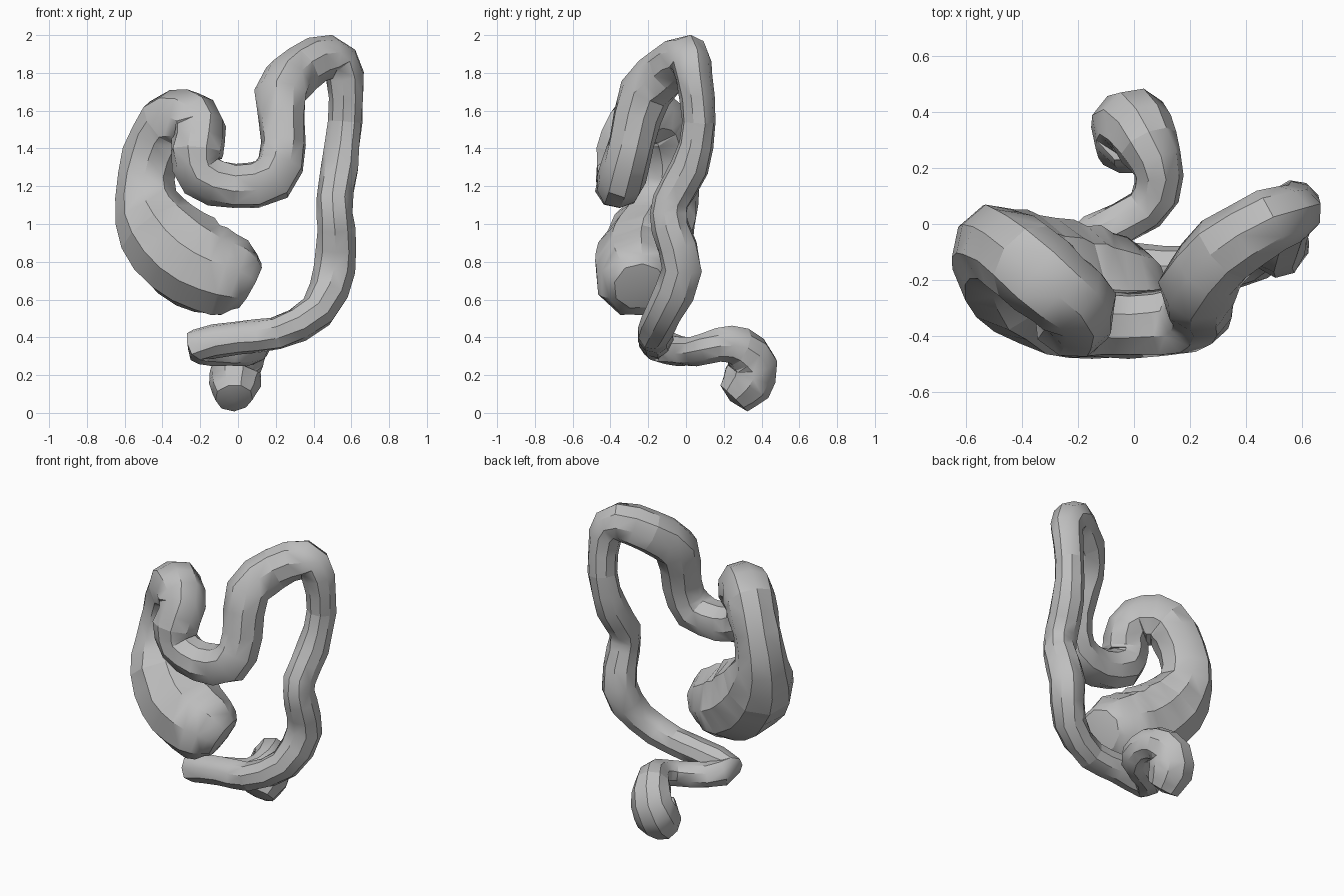
import bpy, bmesh, math, random
from mathutils import Vector

random.seed(4)
old = bpy.data.objects.get("Cube")
if old:
    bpy.data.objects.remove(old)

SIDES = 9
JITTER = 0.05

grey = bpy.data.materials.new("grey")
grey.use_nodes = True
colour = (0.52, 0.52, 0.52, 1)
grey.diffuse_color = colour
grey.node_tree.nodes["Principled BSDF"].inputs["Base Color"].default_value = colour

# Centre line of the tube, part by part: x, y, z, radius in hundredths
parts = {
    "caecum": [(6, -24, 67, 14), (-2, -25, 71, 21), (-15, -25, 75, 24), (-29, -22, 83, 25)],
    "ascending_colon": [(-42, -16, 98, 22), (-49, -10, 115, 17), (-46, -9, 136, 15)],
    "right_flexure": [(-38, -14, 153, 16), (-27, -23, 156, 15), (-20, -29, 151, 14)],
    "transverse_colon": [(-22, -34, 138, 14), (-19, -35, 126, 13), (-2, -36, 120, 12),
                         (18, -34, 124, 13), (24, -29, 143, 12), (23, -22, 169, 14)],
    "left_flexure": [(33, -9, 182, 13), (49, 1, 188, 12), (57, 4, 178, 10)],
    "descending_colon": [(57, 7, 154, 9), (54, 2, 130, 10), (51, -8, 112, 10),
                         (52, -8, 98, 10), (51, -2, 76, 11), (42, -11, 54, 10)],
    "sigmoid_colon": [(20, -17, 42, 9), (0, -16, 40, 9), (-21, -15, 36, 9),
                      (-13, -4, 33, 8), (4, 5, 33, 8), (9, 17, 36, 9)],
    "rectum": [(5, 28, 35, 11), (0, 36, 26, 13), (-2, 32, 16, 14), (-2, 25, 8, 10)],
}


def spline(a, b, c, d, t):
    """Point on a smooth curve between b and c."""
    return b + t * (c - a + t * (2 * a - 5 * b + 4 * c - d + t * (3 * (b - c) + d - a))) / 2


def sample(points):
    """Two samples for each control point."""
    last = len(points) - 1
    out = []
    for i in range(last):
        near = [points[max(0, min(last, i + k))] for k in (-1, 0, 1, 2)]
        out += [spline(*near, t) for t in (0, 0.5)]
    return out + [points[-1]]


def sweep(path):
    """Rings of points around the path, carried along without twisting."""
    rings = []
    side = Vector((0, 0, 1))
    for i, p in enumerate(path):
        ahead = path[min(i + 1, len(path) - 1)].xyz - path[max(i - 1, 0)].xyz
        ahead.normalize()
        side = (side - ahead * side.dot(ahead)).normalized()
        up = ahead.cross(side)
        ring = []
        for k in range(SIDES):
            angle = math.tau * k / SIDES
            r = p.w * (1 + random.uniform(-JITTER, JITTER))
            ring.append(p.xyz + (side * math.cos(angle) + up * math.sin(angle)) * r)
        rings.append(ring)
    return rings


def tube(name, rings, start_tip=None, end_tip=None):
    """Skin the rings and close an end wherever a tip is given."""
    bm = bmesh.new()
    loops = [[bm.verts.new(p) for p in ring] for ring in rings]
    for a, b in zip(loops, loops[1:]):
        for k in range(SIDES):
            n = (k + 1) % SIDES
            bm.faces.new((a[k], a[n], b[n], b[k]))
    for loop, tip, turn in ((loops[0], start_tip, -1), (loops[-1], end_tip, 1)):
        if tip is not None:
            centre = bm.verts.new(tip)
            for k in range(SIDES):
                bm.faces.new((loop[k], loop[(k + 1) % SIDES], centre)[::turn])
    bmesh.ops.triangulate(bm, faces=bm.faces[:])
    mesh = bpy.data.meshes.new(name)
    bm.to_mesh(mesh)
    bm.free()
    mesh.materials.append(grey)
    obj = bpy.data.objects.new(name, mesh)
    bpy.context.collection.objects.link(obj)
    bpy.context.view_layer.objects.active = obj
    obj.select_set(True)
    bpy.ops.object.shade_smooth_by_angle(angle=math.radians(35))
    obj.select_set(False)


# One continuous sweep, shared out between the named parts
control = [Vector(p) / 100 for pts in parts.values() for p in pts]
path = sample(control)
rings = sweep(path)
first = 0
for name, pts in parts.items():
    stop = first + 2 * len(pts)
    # The two free ends of the tube are closed with a low bulge
    start_tip = path[0].xyz * 1.5 - path[1].xyz * 0.5 if name == "caecum" else None
    end_tip = path[-1].xyz * 1.5 - path[-2].xyz * 0.5 if name == "rectum" else None
    tube(name, rings[first:stop + 1], start_tip, end_tip)
    first = stop
